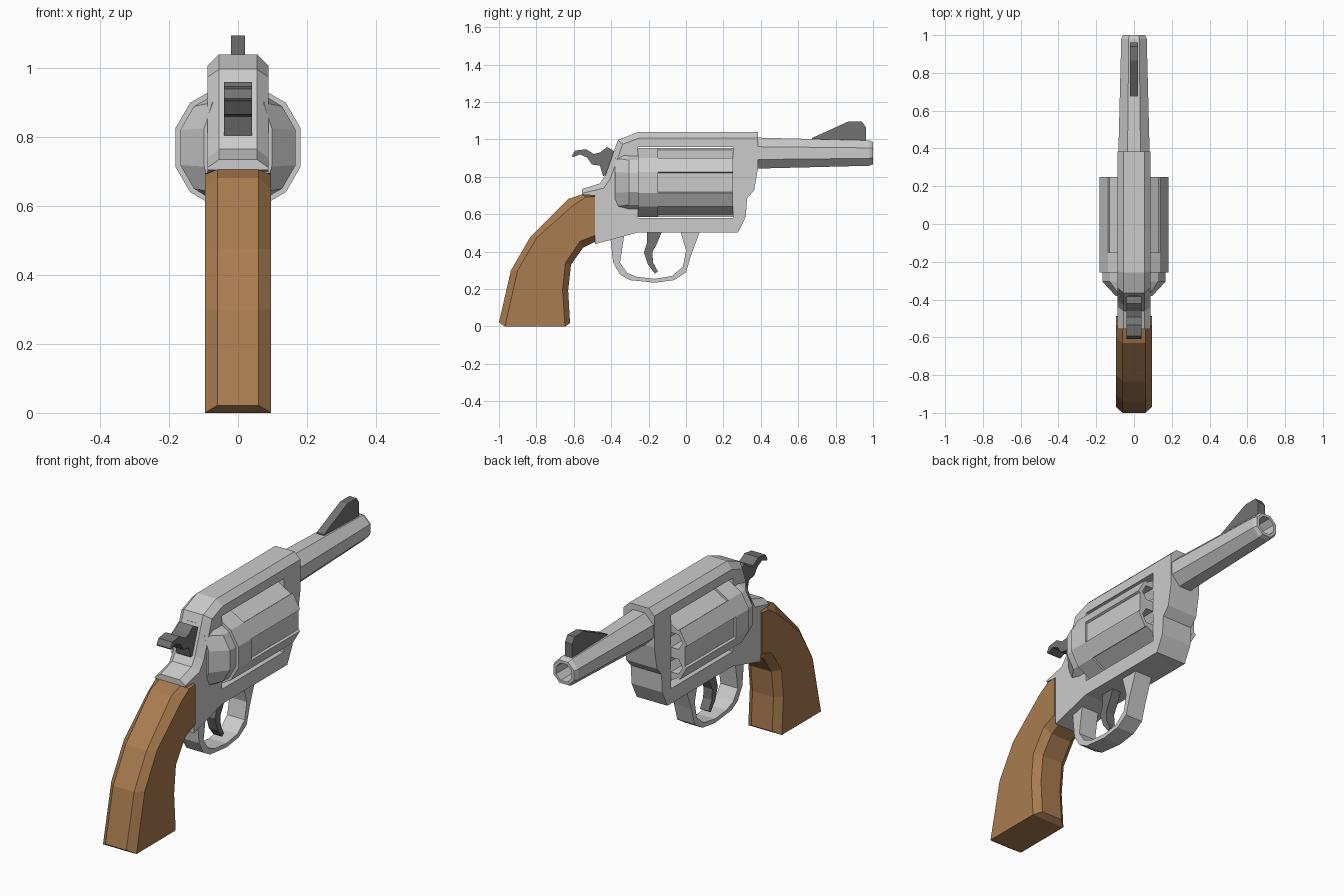
import bpy, bmesh
from math import radians, cos, sin, pi

if "Cube" in bpy.data.objects:
    bpy.data.objects.remove(bpy.data.objects["Cube"])


def loft(name, rings, mat=None):
    """Skin a list of equal-length point rings and cap both ends."""
    bm = bmesh.new()
    vs = [[bm.verts.new(p) for p in r] for r in rings]
    n = len(vs[0])
    for a, b in zip(vs, vs[1:]):
        for i in range(n):
            j = (i + 1) % n
            bm.faces.new((a[i], a[j], b[j], b[i]))
    bm.faces.new(vs[0][::-1])
    bm.faces.new(vs[-1])
    bmesh.ops.remove_doubles(bm, verts=bm.verts[:], dist=1e-4)
    bmesh.ops.recalc_face_normals(bm, faces=bm.faces[:])
    me = bpy.data.meshes.new(name)
    bm.to_mesh(me)
    bm.free()
    ob = bpy.data.objects.new(name, me)
    bpy.context.collection.objects.link(ob)
    if mat:
        me.materials.append(mat)
    return ob


def layer(x, outline):
    return [(x, y, z) for y, z in outline]


def slab(name, outline, half, mat=None):
    """Side profile extruded across x."""
    return loft(name, [layer(-half, outline), layer(half, outline)], mat)


def chamfered(name, core, side, x_core, x_side, mat=None):
    """Side profile whose outer faces are a smaller outline."""
    return loft(name, [layer(-x_side, side), layer(-x_core, core),
                       layer(x_core, core), layer(x_side, side)], mat)


def polar(y, pairs, zc, sx=1, sz=1):
    return [(sx * r * cos(radians(a)), y, zc + sz * r * sin(radians(a))) for a, r in pairs]


def cut(target, cutter):
    m = target.modifiers.new("cut", 'BOOLEAN')
    m.operation, m.solver, m.object = 'DIFFERENCE', 'EXACT', cutter
    cutter.hide_render = True
    bpy.context.view_layer.objects.active = target
    bpy.ops.object.modifier_apply(modifier=m.name)
    bpy.data.objects.remove(cutter)


def material(name, col):
    m = bpy.data.materials.new(name)
    m.diffuse_color = (*col, 1)
    m.use_nodes = True
    m.node_tree.nodes["Principled BSDF"].inputs["Base Color"].default_value = m.diffuse_color
    return m


wood = material("wood", (0.40, 0.20, 0.08))
dark = material("dark_steel", (0.17, 0.17, 0.17))
AXIS = 0.77  # height of the cylinder axis

# Frame with chamfered top and back, and a window for the cylinder
lower = [(-.556, .705), (-.487, .70), (-.487, .44), (-.257, .503), (.278, .503),
         (.32, .588), (.326, .684), (.364, .727), (.385, .845)]
frame = chamfered(
    "frame",
    lower + [(.385, 1.04), (-.257, 1.04), (-.364, .997), (-.43, .81), (-.46, .765), (-.556, .735)],
    lower + [(.385, 1.008), (-.25, 1.008), (-.338, .975), (-.405, .79), (-.44, .74), (-.556, .712)],
    .055, .088)
cut(frame, slab("window_cutter", [(-.257, .58), (.25, .58), (.25, .96), (-.257, .96)], .3))

# Cylinder: twelve sides, six of them recessed as flutes
R = .19
plain, fluted = [], []
for k in range(6):
    c = 60 * k
    plain += [(c - 17, R), (c - 17, R), (c + 17, R), (c + 17, R)]
    fluted += [(c - 17, R), (c - 16.5, R - .012), (c + 16.5, R - .012), (c + 17, R)]
cylinder = loft("cylinder", [polar(-.257, plain, AXIS), polar(-.15, plain, AXIS),
                             polar(-.15, fluted, AXIS), polar(.25, fluted, AXIS)])

# Chambers bored into the cylinder front
for k in range(6):
    a = radians(30 + 60 * k)
    cx, cz = .128 * cos(a), AXIS + .128 * sin(a)
    hexa = [(cx + .044 * cos(i * pi / 3), cz + .044 * sin(i * pi / 3)) for i in range(6)]
    cut(cylinder, loft("chamber_cutter", [[(x, y, z) for x, z in hexa] for y in (-.1, .3)]))

# Recoil shield behind the cylinder
twelve = [(60 * k + d, 1) for k in range(6) for d in (-17, 17)]
loft("recoil_shield", [polar(-.25, twelve, AXIS, .175, .175),
                       polar(-.305, twelve, AXIS, .175, .175),
                       polar(-.38, twelve, AXIS, .1025, .19)])

# Tapered octagonal barrel with a bore
octo = [(22.5 + 45 * i, 1 / cos(pi / 8)) for i in range(8)]
loft("barrel", [polar(y, octo, .927, r, r) for y, r in
                ((.37, .083), (.98, .0675), (1, .059), (1, .045), (.6, .045))])

# Front sight
slab("front_sight", [(.674, .98), (.674, 1.008), (.866, 1.095), (.941, 1.095),
                     (.962, 1.065), (.962, .98)], .021, dark)

# Hammer
slab("hammer", [(-.61, .912), (-.594, .94), (-.535, .948), (-.492, .922), (-.46, .93),
                (-.422, .96), (-.38, .935), (-.37, .82), (-.444, .805), (-.46, .86),
                (-.503, .866), (-.528, .903), (-.567, .92), (-.605, .905)], .04, dark)

# Trigger guard
slab("trigger_guard", [(-.406, .49), (-.39, .342), (-.353, .278), (-.3, .248), (-.166, .234),
                       (-.064, .248), (0, .289), (.027, .38), (.075, .51),
                       (-.03, .51), (0, .406), (-.016, .32), (-.075, .27), (-.166, .255),
                       (-.262, .265), (-.315, .287), (-.353, .342), (-.33, .49)], .05)

# Trigger
slab("trigger", [(-.21, .51), (-.208, .45), (-.225, .396), (-.203, .33), (-.166, .283),
                 (-.15, .294), (-.176, .342), (-.18, .396), (-.155, .444), (-.128, .51)],
     .025, dark)

# Wooden grip with chamfered front and back
chamfered(
    "grip",
    [(-.487, .70), (-.556, .706), (-.63, .682), (-.834, .476), (-.936, .30), (-1, .022),
     (-.968, 0), (-.647, 0), (-.62, .018), (-.63, .193), (-.615, .33), (-.55, .422), (-.487, .452)],
    [(-.487, .695), (-.535, .692), (-.60, .65), (-.797, .476), (-.90, .30), (-.968, 0),
     (-.968, 0), (-.647, 0), (-.647, 0), (-.66, .193), (-.645, .34), (-.567, .455), (-.487, .487)],
    .06, .096, wood)
